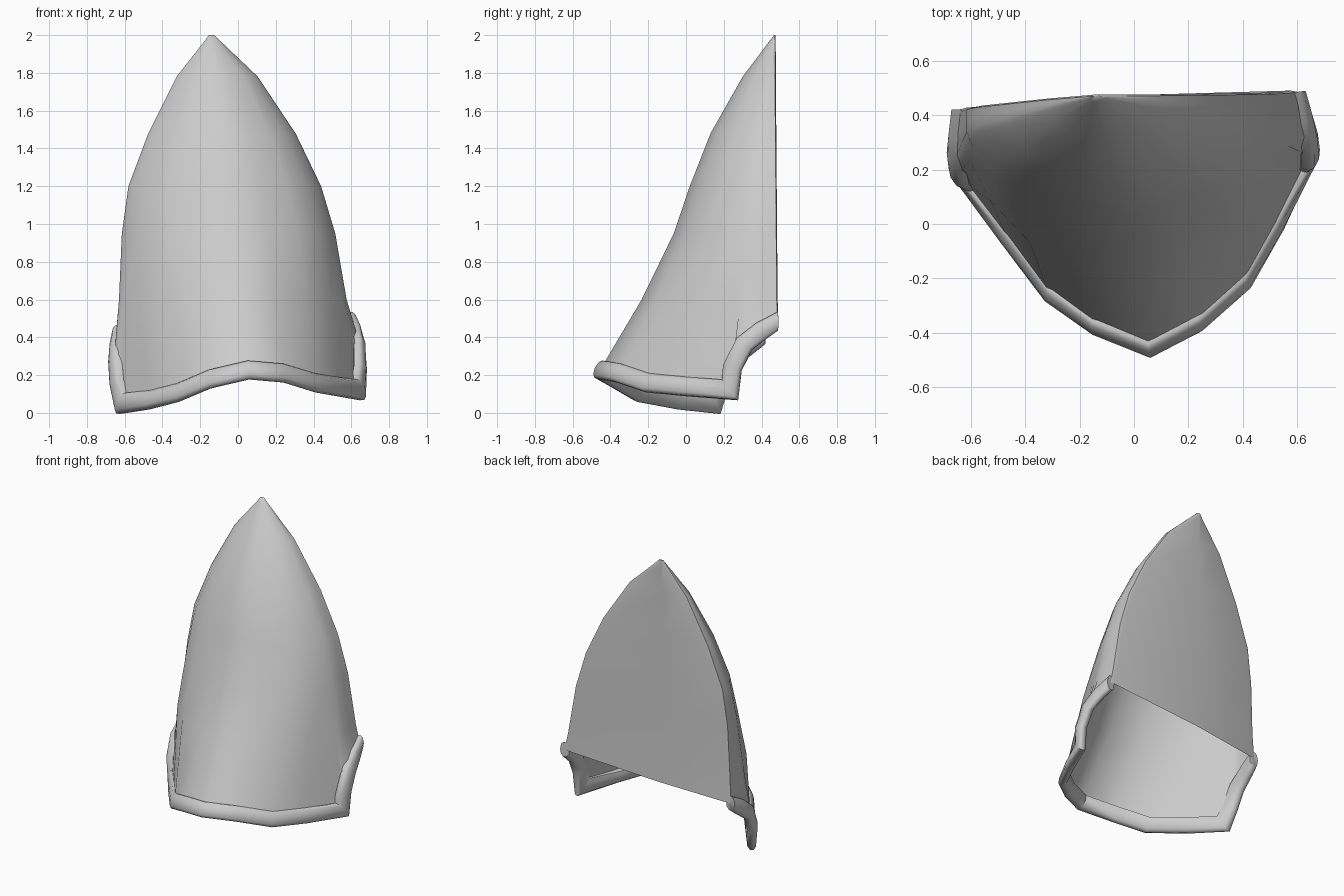
import bpy
from mathutils import Vector as V

if "Cube" in bpy.data.objects:
    bpy.data.objects.remove(bpy.data.objects["Cube"])

# Lower edge of the shell, from the front ridge round to each back corner
RIGHT = [(.055, -.455, .228), (.24, -.358, .212), (.41, -.205, .16), (.525, .0, .14), (.642, .232, .122),
         (.65, .245, .24), (.645, .31, .365), (.625, .4, .435), (.60, .485, .485)]
LEFT = [(-.15, -.37, .18), (-.315, -.25, .11), (-.47, -.04, .07), (-.615, .15, .05),
        (-.645, .18, .16), (-.655, .24, .29), (-.65, .34, .365), (-.64, .42, .415)]
EDGE = [V(p) for p in LEFT[::-1] + RIGHT]

# Section stations from ridge to back corner: sideways, depth on the right, depth on the left
STATIONS = [(0, 0, 0), (.31, .10, .11), (.62, .24, .26), (.84, .44, .49), (.96, .67, .72),
            (.98, .73, .77), (1, .8, .83), (1, .9, .91), (1, 1, 1)]

# Levels: z, ridge x, ridge y, left x, right x
LEVELS = [(.6, .02, -.235, -.63, .575), (.95, -.005, -.065, -.615, .515),
          (1.2, -.025, .02, -.58, .44), (1.48, -.06, .13, -.475, .305),
          (1.78, -.1, .3, -.325, .105), (1.975, -.138, .447, -.172, -.1),
          (2.0, -.14, .467, -.155, -.125)]


def make(name, verts, faces, angle):
    me = bpy.data.meshes.new(name)
    me.from_pydata([tuple(v) for v in verts], [], faces)
    ob = bpy.data.objects.new(name, me)
    bpy.context.collection.objects.link(ob)
    bpy.ops.object.select_all(action='DESELECT')
    bpy.context.view_layer.objects.active = ob
    ob.select_set(True)
    bpy.ops.object.mode_set(mode='EDIT')
    bpy.ops.mesh.select_all(action='SELECT')
    bpy.ops.mesh.normals_make_consistent(inside=False)
    bpy.ops.object.mode_set(mode='OBJECT')
    bpy.ops.object.shade_smooth_by_angle(angle=angle)
    return ob


def back_y(z, side):
    t = min(1, (z - .4) / 1.6)
    if side < 0:
        return .42 + .055 * t * t
    return .488 - .013 * t


def half(level, side):
    z, rx, ry, lx, bx = level
    edge_x, by = (lx if side < 0 else bx), back_y(z, side) - .006
    return [V((rx + (edge_x - rx) * u, ry + (by - ry) * (vl if side < 0 else vr), z))
            for u, vr, vl in STATIONS]


# Shell: curved, ridged front lofted up to the tip, closed by a flat back panel
rows = [EDGE[:]] + [half(lv, -1)[:0:-1] + half(lv, 1) for lv in LEVELS]
for row in rows:
    a, b = row[0].copy(), row[-1].copy()
    inset = (b - a) * min(.025 / (b - a).length, .2)
    lift = V((0, .006, 0))
    mid = a.lerp(b, .42) + lift
    mid.y = max(mid.y, .47)
    row += [b - inset + lift, mid, a + inset + lift]
n = len(rows[0])
verts = [p for row in rows for p in row]
faces = [(r * n + i, r * n + (i + 1) % n, (r + 1) * n + (i + 1) % n, (r + 1) * n + i)
         for r in range(len(rows) - 1) for i in range(n)]
faces.append(tuple((len(rows) - 1) * n + i for i in range(n)))
make("shell", verts, faces, .95)

# Rim: rounded band swept along the lower edge, mitred at the corners
path = EDGE
PROFILE = [(.008, .05), (.022, .036), (.03, 0), (.024, -.036), (.01, -.05),
           (-.014, -.05), (-.032, -.03), (-.036, .02), (-.024, .05)]
m = len(PROFILE)
verts = []
for i, p in enumerate(path):
    out = V((p.x, p.y - .4, 0)).normalized()
    out = V((out.x, out.y, .45 * max(0, -out.y))).normalized()
    if i in (0, len(path) - 1):
        up = V((0, 0, 1))
    else:
        w0 = out.cross(p - path[i - 1]).normalized()
        w1 = out.cross(path[i + 1] - p).normalized()
        up = (w0 + w1).normalized()
        up /= max(.68, up.dot(w0))
    verts += [p + out * a + up * b for a, b in PROFILE]
faces = [(r * m + i, r * m + (i + 1) % m, (r + 1) * m + (i + 1) % m, (r + 1) * m + i)
         for r in range(len(path) - 1) for i in range(m)]
faces += [tuple(range(m)), tuple((len(path) - 1) * m + i for i in range(m))]
make("rim_band", verts, faces, .9)
